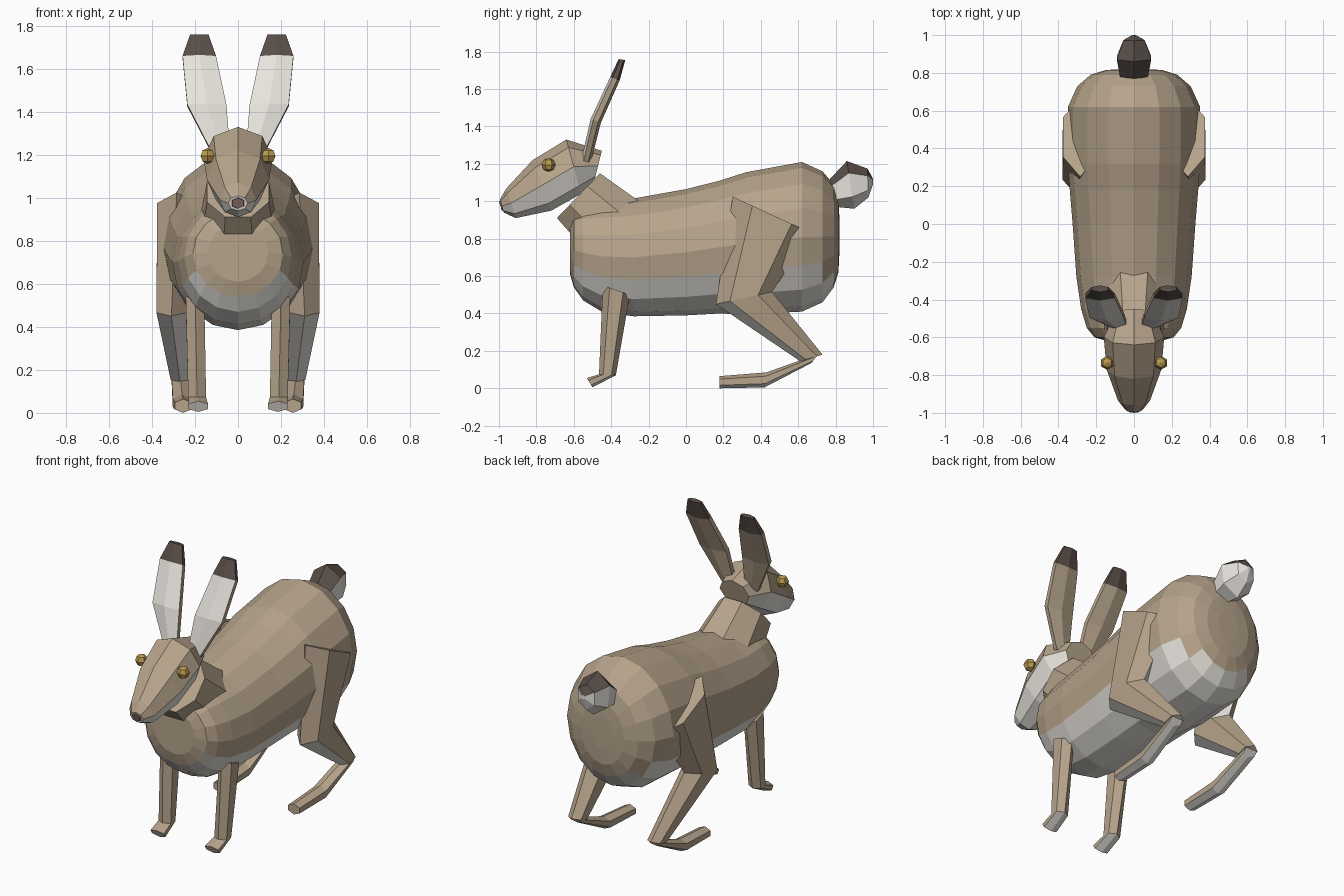
import bpy, bmesh
from math import sin, cos, pi
from mathutils import Vector

if "Cube" in bpy.data.objects:
    bpy.data.objects.remove(bpy.data.objects["Cube"])


def mat(name, rgb):
    m = bpy.data.materials.new(name)
    m.diffuse_color = (*rgb, 1)
    m.use_nodes = True
    m.node_tree.nodes["Principled BSDF"].inputs["Base Color"].default_value = m.diffuse_color
    return m


FUR = mat("fur", (0.47, 0.37, 0.26))
WHITE = mat("pale_fur", (0.80, 0.77, 0.72))
DARK = mat("dark_fur", (0.10, 0.075, 0.065))
GOLD = mat("eye_gold", (0.50, 0.33, 0.08))
NOSE = mat("nose_skin", (0.25, 0.15, 0.14))


def underside(c, n):
    return WHITE if n.z < -0.38 else FUR


def loft(name, rings, sides, paint, flat=False, mirror=False):
    """Each ring: (y, z) of one edge, (y, z) of the opposite edge, centre x, half width."""
    bm = bmesh.new()
    loops = []
    off, k = (pi / sides, 1 / cos(pi / sides)) if flat else (0, 1)
    for a, b, cx, rx in rings:
        a, b = Vector((cx, *a)), Vector((cx, *b))
        mid, half = (a + b) / 2, (a - b) / 2
        loops.append([bm.verts.new(mid + half * cos(t) * k + Vector((rx * sin(t), 0, 0)))
                      for t in (2 * pi * i / sides + off for i in range(sides))])
    for p, q in zip(loops, loops[1:]):
        for i in range(sides):
            j = (i + 1) % sides
            bm.faces.new((p[i], p[j], q[j], q[i]))
    bm.faces.new(loops[0])
    bm.faces.new(loops[-1])
    return finish(name, bm, paint, mirror)


def finish(name, bm, paint, mirror):
    bmesh.ops.recalc_face_normals(bm, faces=bm.faces)
    bm.normal_update()
    me = bpy.data.meshes.new(name)
    mats = []
    for f in bm.faces:
        m = paint(f.calc_center_median(), f.normal)
        if m not in mats:
            mats.append(m)
            me.materials.append(m)
        f.material_index = mats.index(m)
    bm.to_mesh(me)
    bm.free()
    ob = bpy.data.objects.new(name, me)
    bpy.context.collection.objects.link(ob)
    if mirror:
        ob.modifiers.new("mirror", 'MIRROR')
    return ob


# Body: y, top z, bottom z, half width
body = [(-0.62, 0.88, 0.61, 0.14), (-0.60, 0.94, 0.54, 0.21), (-0.55, 0.98, 0.47, 0.25),
        (-0.45, 1.00, 0.41, 0.28), (-0.28, 1.015, 0.385, 0.305), (0.0, 1.065, 0.39, 0.325),
        (0.18, 1.11, 0.40, 0.34), (0.32, 1.155, 0.395, 0.35), (0.62, 1.21, 0.41, 0.35),
        (0.73, 1.16, 0.46, 0.30), (0.79, 1.09, 0.54, 0.23), (0.815, 1.0, 0.62, 0.15),
        (0.82, 0.92, 0.72, 0.07)]
loft("body", [((y, t), (y, b), 0, w) for y, t, b, w in body], 16, underside)

# Neck
loft("neck", [((-0.25, 1.00), (-0.53, 0.73), 0, 0.19),
              ((-0.46, 1.15), (-0.69, 0.91), 0, 0.155)], 8, lambda c, n: FUR, flat=True)

# Head
loft("head", [((-0.45, 1.27), (-0.49, 1.11), 0, 0.10),
              ((-0.64, 1.33), (-0.56, 1.04), 0, 0.16),
              ((-0.82, 1.22), (-0.72, 0.95), 0, 0.145),
              ((-0.96, 1.07), (-0.91, 0.91), 0, 0.085),
              ((-0.995, 1.01), (-0.975, 0.94), 0, 0.045)], 8,
     lambda c, n: WHITE if n.z < -0.3 or n.y < -0.85 else FUR)

# Nose
loft("nose", [((-0.97, 1.01), (-0.95, 0.945), 0, 0.035),
              ((-1.0, 1.0), (-0.985, 0.95), 0, 0.03)], 6, lambda c, n: NOSE)

# Eyes
bm = bmesh.new()
bmesh.ops.create_uvsphere(bm, u_segments=6, v_segments=4, radius=0.037)
bmesh.ops.translate(bm, verts=bm.verts, vec=(0.142, -0.735, 1.195))
finish("eyes", bm, lambda c, n: GOLD, True)


# Ears: pale in front, dark tips
def ear_paint(c, n):
    if c.z > 1.67:
        return DARK
    return WHITE if n.y < -0.3 else FUR


loft("ears", [((-0.56, 1.22), (-0.51, 1.205), 0.08, 0.05),
              ((-0.51, 1.44), (-0.455, 1.42), 0.145, 0.105),
              ((-0.405, 1.665), (-0.355, 1.645), 0.18, 0.09),
              ((-0.36, 1.76), (-0.325, 1.755), 0.18, 0.05)], 6, ear_paint, mirror=True)

# Tail: dark above, pale below
loft("tail", [((0.77, 1.12), (0.80, 0.97), 0, 0.085),
              ((0.86, 1.215), (0.90, 0.96), 0, 0.105),
              ((0.97, 1.175), (0.975, 1.02), 0, 0.065),
              ((1.0, 1.12), (1.0, 1.09), 0, 0.012)], 6,
     lambda c, n: DARK if c.z > 1.12 or n.z > 0.2 else WHITE)

# Front legs and paws
loft("front_legs", [((-0.445, 0.55), (-0.30, 0.50), 0.20, 0.05),
                    ((-0.465, 0.075), (-0.375, 0.07), 0.19, 0.048),
                    ((-0.53, 0.055), (-0.50, 0.005), 0.185, 0.052)], 6,
     underside, mirror=True)

# Hind legs: thigh and shank
loft("hind_legs", [((0.25, 1.025), (0.67, 0.83), 0.285, 0.105),
                   ((0.16, 0.45), (0.46, 0.515), 0.31, 0.08),
                   ((0.61, 0.145), (0.73, 0.18), 0.27, 0.05)], 6,
     underside, mirror=True)

# Hind feet
loft("hind_feet", [((0.71, 0.185), (0.67, 0.135), 0.27, 0.045),
                   ((0.43, 0.085), (0.42, 0.005), 0.26, 0.05),
                   ((0.18, 0.065), (0.18, 0.0), 0.255, 0.045)], 6,
     underside, mirror=True)
